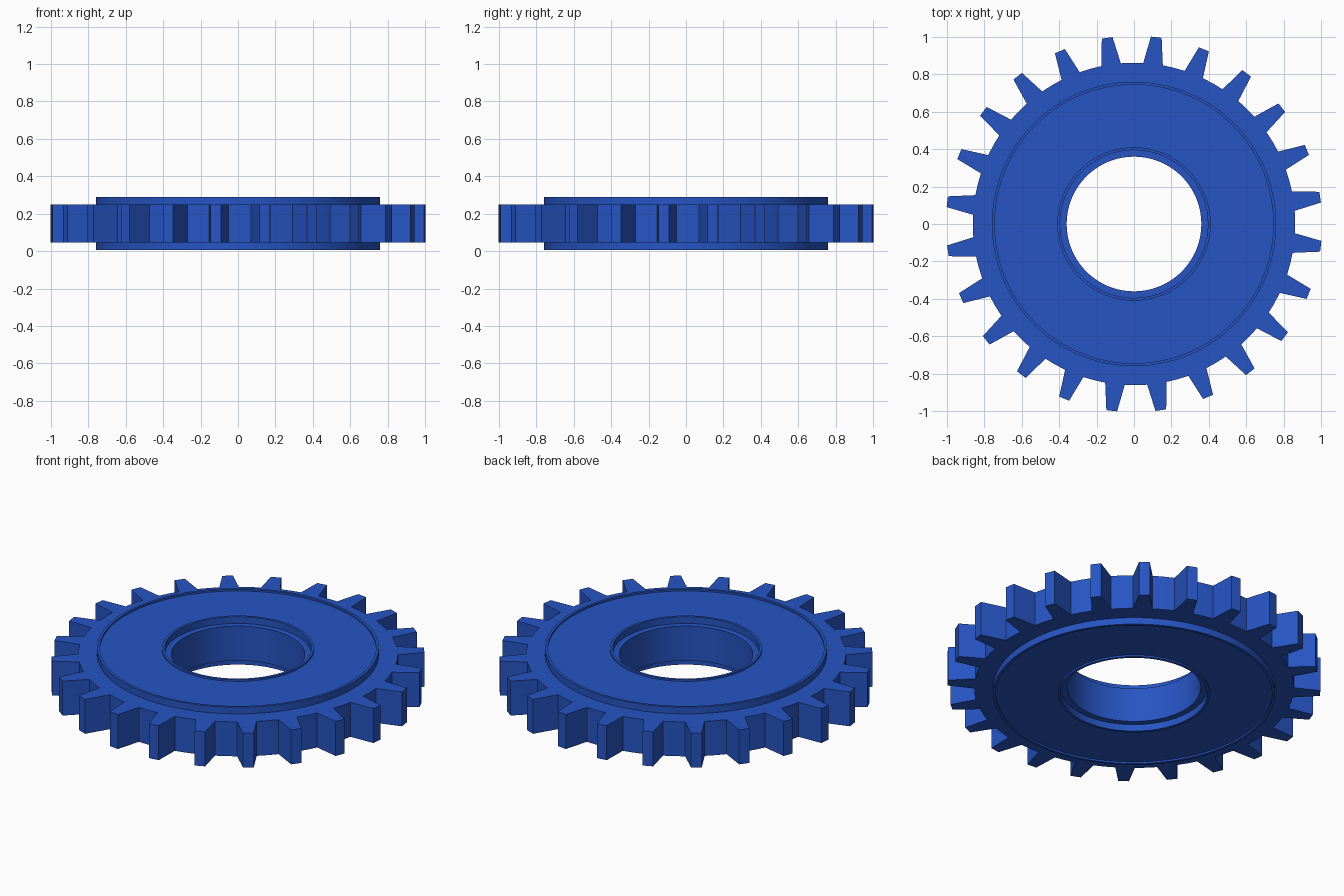
import bpy, bmesh
from math import sin, cos, radians

if "Cube" in bpy.data.objects:
    bpy.data.objects.remove(bpy.data.objects["Cube"])

TEETH, PHASE = 24, 8.2
ROOT, TIP = 0.862, 1.006
MID = 0.1475  # mid height; the gear is symmetric about it

# Upper half of the ring section: (radius, height), None = toothed outer radius
upper = [(0.36, 0.25), (0.395, 0.25), (0.395, 0.29), (0.41, 0.29), (0.41, 0.28),
         (0.745, 0.28), (0.745, 0.29), (0.76, 0.29), (0.76, 0.25), (None, 0.25)]
lower = [(r, 2 * MID - z) for r, z in reversed(upper)]
section = [(r, max(z, 0.0)) for r, z in upper + lower]

# Angular columns: root, tip, tip, root, middle of the gap for every tooth
columns = []
for i in range(TEETH):
    a = PHASE + i * 360 / TEETH
    columns += [(a - 3.5, ROOT), (a - 1.65, TIP), (a + 1.65, TIP), (a + 3.5, ROOT), (a + 7.5, ROOT)]

# Sweep the section around the axis, following the tooth outline at the rim
bm = bmesh.new()
grid = []
for deg, rim in columns:
    t = radians(deg)
    grid.append([bm.verts.new(((r or rim) * cos(t), (r or rim) * sin(t), z)) for r, z in section])
n, m = len(grid), len(section)
for i in range(n):
    for j in range(m):
        k, l = (i + 1) % n, (j + 1) % m
        bm.faces.new((grid[i][j], grid[k][j], grid[k][l], grid[i][l]))
bmesh.ops.recalc_face_normals(bm, faces=bm.faces)
mesh = bpy.data.meshes.new("gear_wheel")
bm.to_mesh(mesh)
bm.free()
gear = bpy.data.objects.new("gear_wheel", mesh)
bpy.context.collection.objects.link(gear)

# Blue finish
blue = bpy.data.materials.new("blue")
blue.diffuse_color = (0.02, 0.09, 0.55, 1)
blue.use_nodes = True
blue.node_tree.nodes["Principled BSDF"].inputs["Base Color"].default_value = blue.diffuse_color
mesh.materials.append(blue)

bpy.context.view_layer.objects.active = gear
gear.select_set(True)
bpy.ops.object.shade_smooth_by_angle(angle=radians(25))
